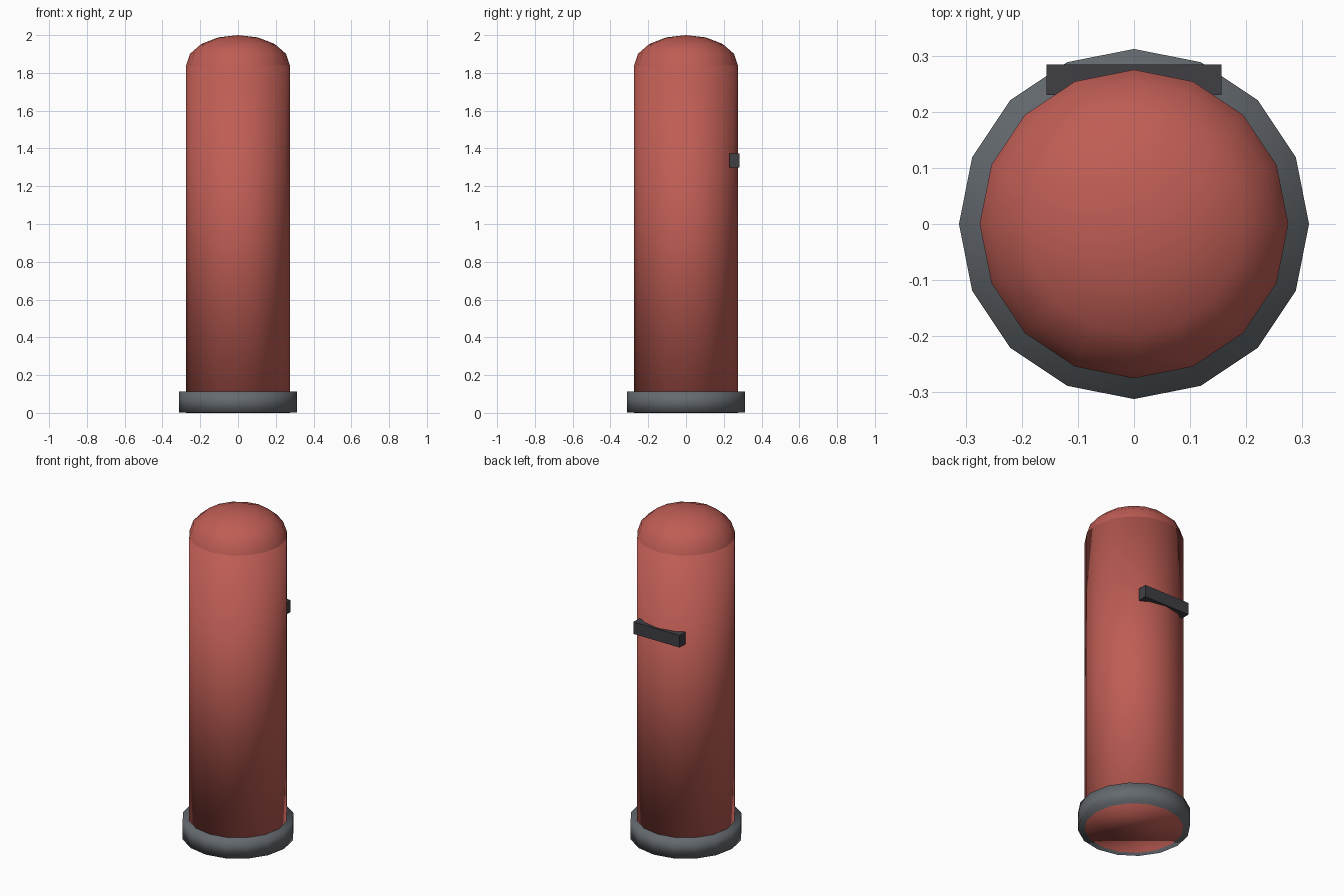
import bpy, bmesh

if "Cube" in bpy.data.objects:
    bpy.data.objects.remove(bpy.data.objects["Cube"])

SIDES = 16


def material(name, rgb):
    m = bpy.data.materials.new(name)
    m.diffuse_color = (*rgb, 1)
    m.use_nodes = True
    m.node_tree.nodes["Principled BSDF"].inputs["Base Color"].default_value = m.diffuse_color
    return m


red = material("red_paint", (0.52, 0.11, 0.09))
steel = material("grey_steel", (0.13, 0.145, 0.16))
dark = material("dark_metal", (0.05, 0.05, 0.06))


def finish(obj, name, mat, smooth=True):
    obj.name = name
    obj.data.materials.append(mat)
    for p in obj.data.polygons:
        p.use_smooth = smooth
    return obj


def cylinder(name, radius, z0, z1, mat):
    bpy.ops.mesh.primitive_cylinder_add(vertices=SIDES, radius=radius, depth=z1 - z0,
                                        location=(0, 0, (z0 + z1) / 2))
    return finish(bpy.context.object, name, mat)


# Main tube and wider foot ring
cylinder("body", 0.275, 0.0, 1.84, red)
cylinder("base", 0.312, 0.001, 0.112, steel)

# Flattened half-sphere cap
bpy.ops.mesh.primitive_uv_sphere_add(segments=SIDES, ring_count=8, radius=1, location=(0, 0, 1.84))
dome = bpy.context.object
bm = bmesh.new()
bm.from_mesh(dome.data)
bmesh.ops.delete(bm, geom=[v for v in bm.verts if v.co.z < -0.01], context='VERTS')
bmesh.ops.scale(bm, vec=(0.275, 0.275, 0.16), verts=bm.verts)
bm.to_mesh(dome.data)
bm.free()
finish(dome, "dome", red)

# Handle bar across the back
bpy.ops.mesh.primitive_cube_add(size=1, location=(0, 0.257, 1.337))
bar = bpy.context.object
bar.scale = (0.312, 0.055, 0.074)
finish(bar, "back_handle", dark, smooth=False)
